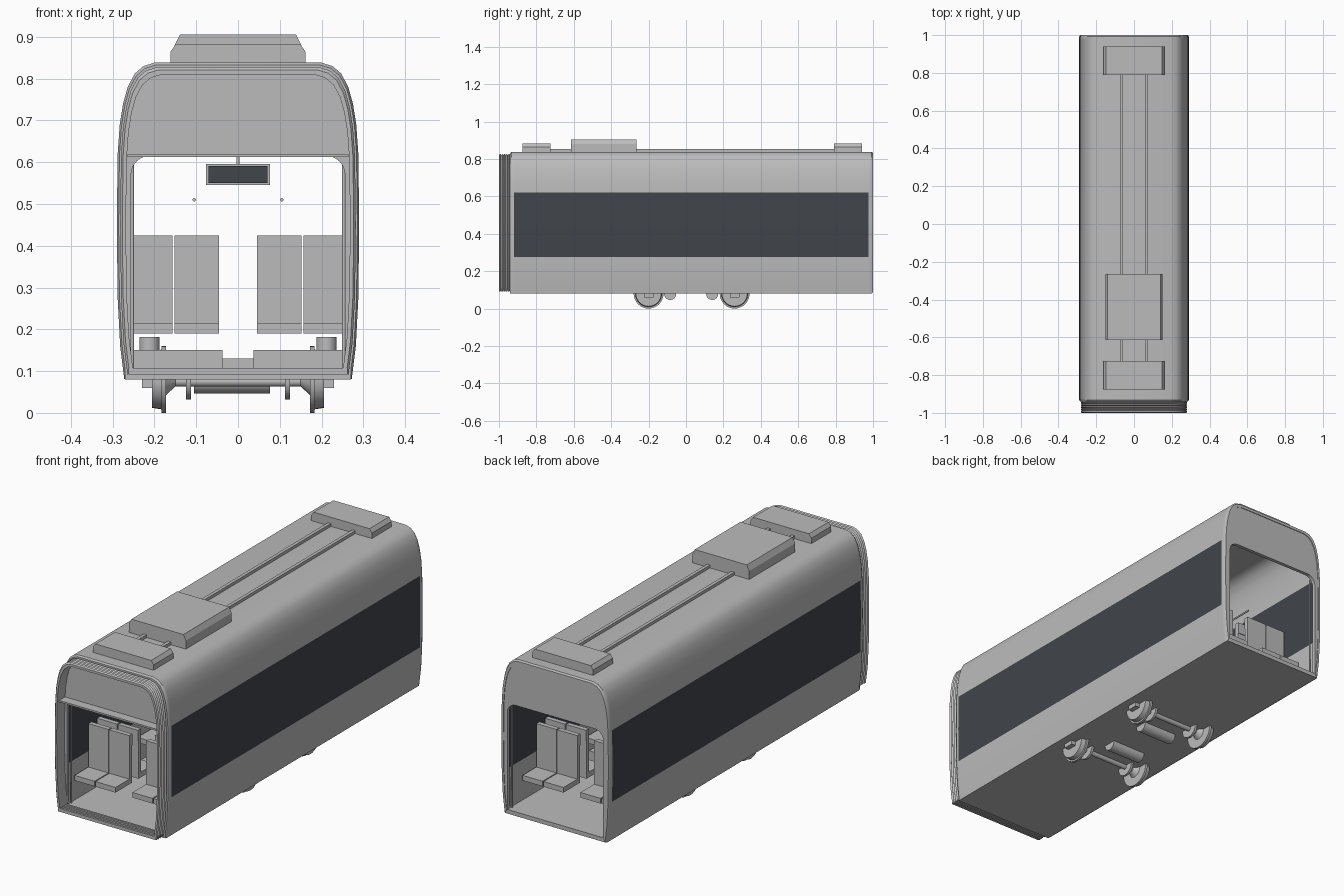
import bpy, bmesh, math
from mathutils import Matrix, Vector

cube = bpy.data.objects.get("Cube")
if cube:
    bpy.data.objects.remove(cube, do_unlink=True)


def material(name, rgb):
    m = bpy.data.materials.new(name)
    m.use_nodes = True
    m.diffuse_color = (*rgb, 1)
    m.node_tree.nodes["Principled BSDF"].inputs["Base Color"].default_value = (*rgb, 1)
    return m


GREY = material("body grey", (0.5, 0.5, 0.5))
GLASS = material("dark glass", (0.052, 0.06, 0.07))


def finish(name, bm, mats=(GREY,), smooth=False):
    bmesh.ops.recalc_face_normals(bm, faces=bm.faces)
    mesh = bpy.data.meshes.new(name)
    bm.to_mesh(mesh)
    bm.free()
    ob = bpy.data.objects.new(name, mesh)
    bpy.context.collection.objects.link(ob)
    for m in mats:
        mesh.materials.append(m)
    if smooth:
        bpy.ops.object.select_all(action='DESELECT')
        ob.select_set(True)
        bpy.context.view_layer.objects.active = ob
        bpy.ops.object.shade_smooth_by_angle(angle=math.radians(35))
    return ob


def box(name, x, y, z, mat=GREY, bevel=0):
    """Box from (min, max) ranges on each axis."""
    bm = bmesh.new()
    bmesh.ops.create_cube(bm, size=1)
    for v in bm.verts:
        v.co = [(r[0] + r[1]) / 2 + c * (r[1] - r[0]) for r, c in zip((x, y, z), v.co)]
    if bevel:
        bmesh.ops.bevel(bm, geom=bm.edges[:], offset=bevel, segments=2,
                        affect='EDGES', profile=0.5)
    return finish(name, bm, (mat,))


def rod(name, a, b, r, r2=None, sides=32):
    """Cylinder or cone from point a to point b."""
    a, b = Vector(a), Vector(b)
    bm = bmesh.new()
    turn = (b - a).to_track_quat('Z', 'Y').to_matrix().to_4x4()
    bmesh.ops.create_cone(bm, cap_ends=True, segments=sides, radius1=r,
                          radius2=r if r2 is None else r2, depth=(b - a).length,
                          matrix=Matrix.Translation((a + b) / 2) @ turn)
    return finish(name, bm, smooth=True)


# Half of the body cross-section, sill to roof
HALF = [(.272, .08), (.282, .16), (.288, .275), (.29, .45), (.288, .62), (.283, .69),
        (.275, .74), (.264, .78), (.247, .812), (.226, .83), (.2, .838)]
WIN_LOW, WIN_HIGH = .275, .62
MID = .45


def arch(scale=1.0):
    half = [(x * scale, MID + (z - MID) * scale) for x, z in HALF]
    return half + [(-x, z) for x, z in reversed(half)]


def shell(name, stations, wall=.95, glazed=None):
    """Thick arch lofted along y through (y, scale) stations."""
    bm = bmesh.new()
    rings = []
    for y, s in stations:
        loop = arch(s) + arch(wall)[::-1]
        rings.append([bm.verts.new((x, y, z)) for x, z in loop])
    n, half_n = len(rings[0]), len(HALF)
    heights = [z for _, z in arch() + arch()[::-1]]
    for i in range(len(rings) - 1):
        for j in range(n):
            k = (j + 1) % n
            f = bm.faces.new((rings[i][j], rings[i][k], rings[i + 1][k], rings[i + 1][j]))
            mid = (heights[j] + heights[k]) / 2
            if i == glazed and WIN_LOW < mid < WIN_HIGH:
                f.material_index = 1
    for ring in (rings[0], rings[-1]):
        for j in range(n // 2 - 1):
            bm.faces.new((ring[j], ring[j + 1], ring[n - 2 - j], ring[n - 1 - j]))
    return finish(name, bm, (GREY, GLASS), True)


# Body shell with long side windows
shell("body_shell", [(-.94, .985), (-.932, 1), (-.92, 1), (.975, 1), (.992, 1), (1, .985)],
      glazed=2)
box("floor", (-.27, .27), (-.94, .995), (.08, .1))

# Ribbed gangway bellows at the front
ribs = 5
pitch = .06 / (2 * ribs)
shell("gangway_bellows", [(-1 + i * pitch, .972 if i % 2 else .955)
                          for i in range(2 * ribs + 1)], wall=.925)
for i in range(ribs):
    y = -1 + 2 * i * pitch
    box("bellows_sill", (-.262, .262), (y, y + 1.5 * pitch), (.092, .108))
box("gangway_ledge", (-.265, .265), (-.985, -.93), (.612, .62))


# End walls with a round-cornered doorway
def end_wall(name, y0, y1):
    x, top, r = .256, .615, .045
    door = [(x, .1)]
    for i in range(7):
        a = math.pi / 2 * i / 6
        door.append((x - r + r * math.cos(a), top - r + r * math.sin(a)))
    door += [(-px, pz) for px, pz in reversed(door)]
    bm = bmesh.new()
    face = bm.faces.new([bm.verts.new((px, y0, pz)) for px, pz in arch(.97) + door[::-1]])
    out = bmesh.ops.extrude_face_region(bm, geom=[face])
    moved = [g for g in out["geom"] if isinstance(g, bmesh.types.BMVert)]
    bmesh.ops.translate(bm, verts=moved, vec=(0, y1 - y0, 0))
    finish(name, bm)


end_wall("front_end_wall", -.94, -.925)
end_wall("rear_end_wall", .98, .997)


# Roof equipment with chamfered tops
def roof_unit(name, w, y, z):
    bm = bmesh.new()
    h = z - .83
    outline = [(-w, .83), (w, .83), (w, .83 + .65 * h), (w - .013, z),
               (.013 - w, z), (-w, .83 + .65 * h)]
    a, b = [[bm.verts.new((px, py, pz)) for px, pz in outline] for py in y]
    bm.faces.new(a)
    bm.faces.new(b)
    for i in range(len(a)):
        j = (i + 1) % len(a)
        bm.faces.new((a[i], a[j], b[j], b[i]))
    finish(name, bm)


roof_unit("front_roof_unit", .162, (-.875, -.725), .882)
roof_unit("rear_roof_unit", .162, (.79, .94), .882)
roof_unit("main_roof_unit", .152, (-.615, -.265), .905)
for s in (-1, 1):
    box("roof_conduit", (s * .065 - .008, s * .065 + .008), (-.73, .8), (.835, .852))


# Seats in back-to-back rows, two each side of the aisle
def seat(x0, x1, y, d):
    box("seat_back", (x0, x1), sorted((y + d * .025, y + d * .045)), (.19, .37))
    box("seat_headrest", (x0, x1), sorted((y + d * .022, y + d * .045)), (.37, .425))
    box("seat_cushion", (x0, x1), sorted((y + d * .045, y + d * .15)), (.19, .215))


for y in (-.72, -.24, .24, .72):
    for d in (-1, 1):
        for x0, x1 in ((.045, .152), (.157, .264)):
            seat(x0, x1, y, d)
            seat(-x1, -x0, y, d)

# Raised floor over the wheels, poles and grab rails
box("aisle_step", (-.04, .04), (-.3, .36), (.1, .13))
for s in (-1, 1):
    box("wheel_housing", sorted((s * .037, s * .252)), (-.32, .38), (.1, .15))
    for y in (-.2, .26):
        rod("housing_cap", (s * .212, y, .15), (s * .212, y, .182), .024)
    for y in (-.91, .965):
        rod("door_pole", (s * .253, y, .1), (s * .253, y, .61), .004, sides=12)
    rod("grab_rail", (s * .105, -.7, .51), (s * .105, .7, .51), .004, sides=12)

# Hanging display
box("display_case", (-.077, .077), (-.01, .01), (.545, .596))
rod("display_hanger", (0, 0, .59), (0, 0, .82), .004, sides=12)
for y in (-.0125, .0125):
    box("display_screen", (-.071, .071), (y - .0025, y + .0025), (.55, .591), GLASS)

# Wheelsets and motors
for y in (-.2, .26):
    rod("axle", (-.2, y, .075), (.2, y, .075), .012)
    for s in (-1, 1):
        rod("wheel_flange", (s * .172, y, .08), (s * .183, y, .08), .08)
        rod("wheel_tread", (s * .18, y, .08), (s * .206, y, .08), .072, .068)
        rod("wheel_hub", (s * .172, y, .078), (s * .15, y, .078), .035, .015)
        rod("brake_disc", (s * .113, y, .078), (s * .125, y, .078), .046)
        box("axle_box", sorted((s * .2, s * .23)), (y - .025, y + .025), (.06, .085))
for y in (-.085, .14):
    rod("motor", (-.105, y, .078), (.076, y, .078), .032)
